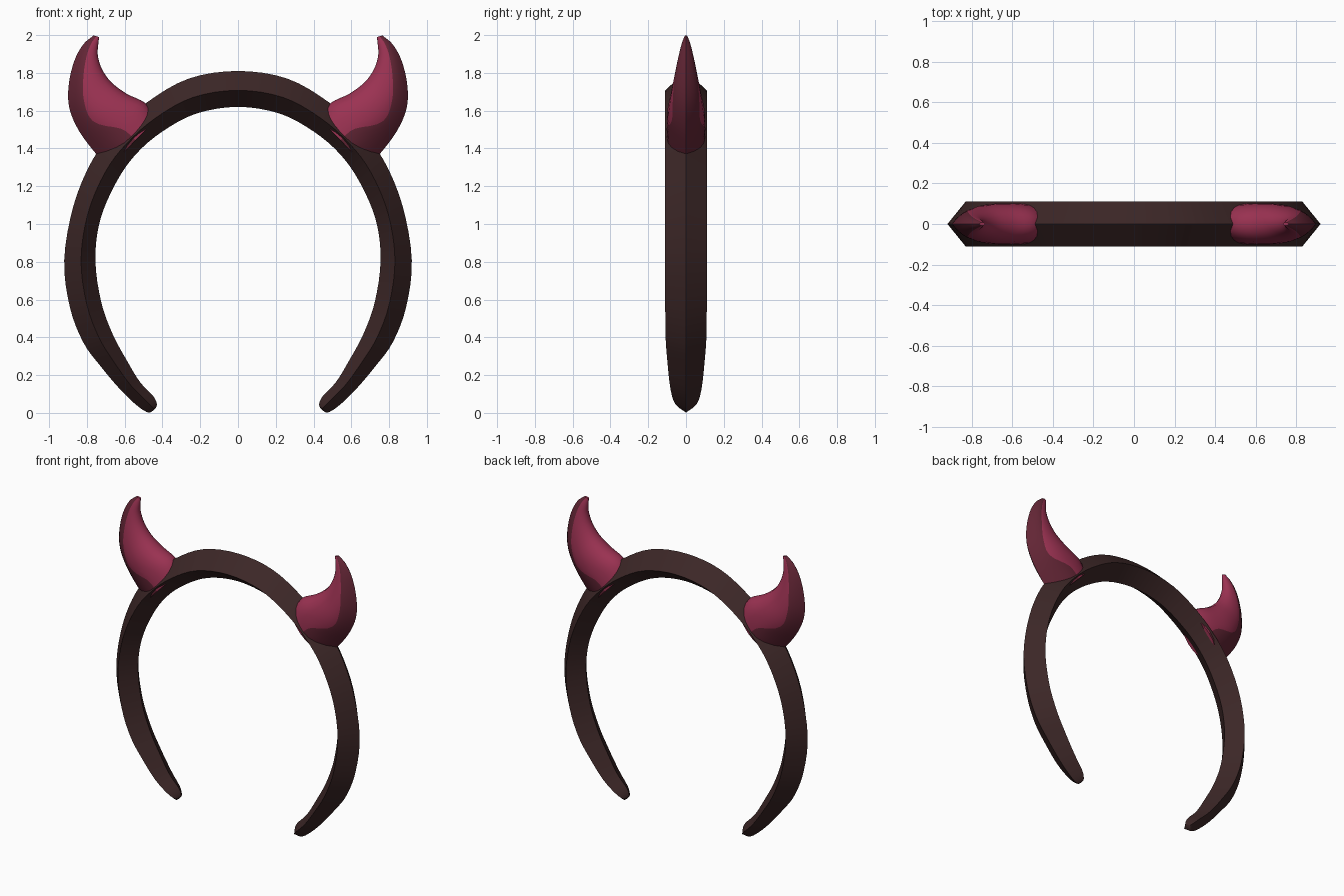
import bpy, bmesh, math

if "Cube" in bpy.data.objects:
    bpy.data.objects.remove(bpy.data.objects["Cube"])

def material(name, col):
    m = bpy.data.materials.new(name)
    m.diffuse_color = (*col, 1)
    m.use_nodes = True
    m.node_tree.nodes["Principled BSDF"].inputs["Base Color"].default_value = m.diffuse_color
    return m

BAND = material("dark brown", (0.045, 0.020, 0.020))
PINK = material("bright crimson", (0.33, 0.032, 0.085))
RED = material("deep maroon", (0.125, 0.019, 0.036))

def smooth_path(pts, n, mirror_start=False):
    """Catmull-Rom subdivision of a list of equal-length tuples."""
    out = []
    for i in range(len(pts) - 1):
        p1, p2 = pts[i], pts[i + 1]
        p0 = pts[i - 1] if i else tuple(2 * a - b for a, b in zip(p1, p2))
        if not i and mirror_start:   # horizontal tangent on the symmetry plane
            p0 = (-p2[0], p2[1], -p2[2], p2[3], p2[4])
        p3 = pts[i + 2] if i + 2 < len(pts) else tuple(2 * a - b for a, b in zip(p2, p1))
        for k in range(n):
            t = k / n
            out.append(tuple(0.5 * (2*b + (c-a)*t + (2*a-5*b+4*c-d)*t*t + (3*b-a-3*c+d)*t**3)
                             for a, b, c, d in zip(p0, p1, p2, p3)))
    return out + [pts[-1]]

def loft(name, rings, mats, rule=lambda j: 0, angle=35):
    """Skin closed rings, cap both ends."""
    bm = bmesh.new()
    vr = [[bm.verts.new(p) for p in r] for r in rings]
    n = len(rings[0])
    for a, b in zip(vr, vr[1:]):
        for j in range(n):
            k = (j + 1) % n
            bm.faces.new((a[j], a[k], b[k], b[j])).material_index = rule(j)
    bm.faces.new(vr[0])
    bm.faces.new(vr[-1])
    bmesh.ops.recalc_face_normals(bm, faces=bm.faces)
    me = bpy.data.meshes.new(name)
    bm.to_mesh(me)
    bm.free()
    for m in mats:
        me.materials.append(m)
    ob = bpy.data.objects.new(name, me)
    bpy.context.collection.objects.link(ob)
    bpy.ops.object.select_all(action='DESELECT')
    ob.select_set(True)
    bpy.context.view_layer.objects.active = ob
    bpy.ops.object.shade_smooth_by_angle(angle=math.radians(angle))
    return ob

# Headband: outer x,z / inner x,z / half width, from crown to right tip
half = smooth_path([
    (0, 1.81, 0, 1.62, .11), (.26, 1.77, .22, 1.585, .11), (.48, 1.645, .40, 1.49, .11),
    (.65, 1.49, .54, 1.37, .11), (.77, 1.34, .645, 1.22, .11), (.87, 1.10, .73, 1.02, .11),
    (.92, .81, .755, .81, .11), (.89, .56, .725, .59, .11), (.82, .375, .665, .42, .108),
    (.73, .25, .59, .28, .098), (.62, .12, .52, .165, .085), (.53, .035, .45, .09, .066),
    (.475, .002, .43, .05, .038), (.45, .012, .434, .028, .01)], 4, True)
stations = [(-a, b, -c, d, w) for a, b, c, d, w in half[:0:-1]] + half
rings = []
for ox, oz, ix, iz, w in stations:
    mx, mz = ox + (ix - ox) * .54, oz + (iz - oz) * .54
    rings.append([(ox, 0, oz), (mx, -w, mz), (ix, 0, iz), (mx, w, mz)])
loft("headband", rings, [BAND])

# Horns: inner x,z / outer x,z / half width / where the inner colour ends
horn = smooth_path([
    (.43, 1.56, .68, 1.30, .10, .45), (.49, 1.64, .75, 1.37, .102, .5),
    (.59, 1.69, .84, 1.49, .098, .72), (.67, 1.75, .892, 1.61, .08, .66),
    (.72, 1.82, .897, 1.73, .062, .56), (.742, 1.89, .868, 1.86, .042, .5),
    (.74, 1.95, .82, 1.95, .024, .5), (.735, 1.99, .765, 1.998, .008, .5)], 4)

def thickness(t):
    """Rounded on the inner side, sharp ridge on the outer side."""
    if t < .5:
        return math.sqrt(max(0, 1 - (1 - 2 * t) ** 2.5))
    return 1 - (2 * t - 1) ** 1.8

inner_steps = [0, .05, .17, .35, .55, .8, 1]
outer_steps = [.25, .5, .75, 1]
for side, name in ((1, "right_horn"), (-1, "left_horn")):
    rings = []
    for ix, iz, ox, oz, w, tb in horn:
        ts = [s * tb for s in inner_steps] + [tb + (1 - tb) * s for s in outer_steps]
        front = [(side * (ix + (ox - ix) * t), -w * thickness(t), iz + (oz - iz) * t) for t in ts]
        rings.append(front + [(x, -y, z) for x, y, z in front[-2:0:-1]])
    n_in, total = len(inner_steps) - 1, len(rings[0])
    loft(name, rings, [PINK, RED],
         lambda j: 0 if j < n_in or j >= total - n_in else 1, 50)
